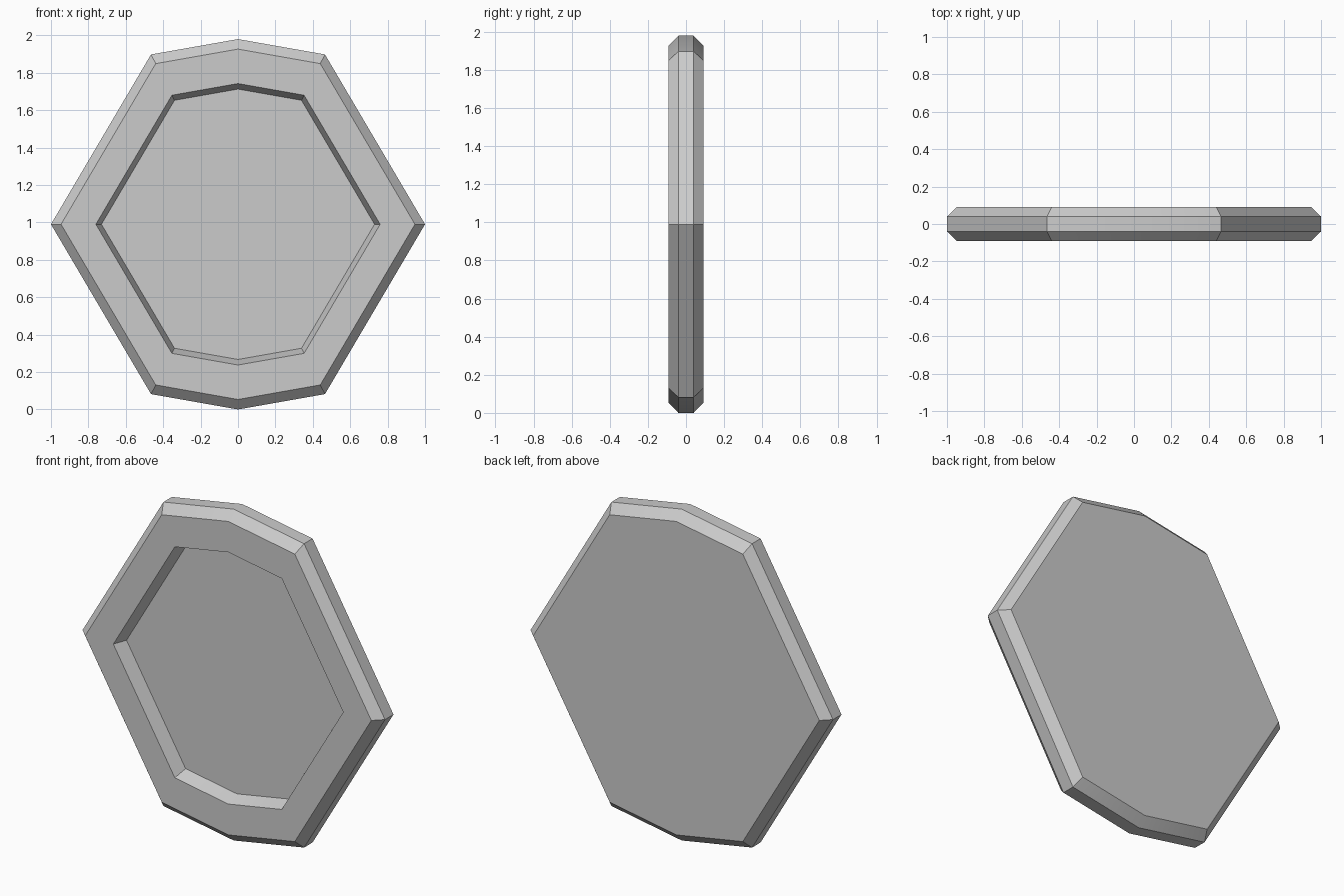
import bpy
import bmesh

cube = bpy.data.objects.get("Cube")
if cube:
    bpy.data.objects.remove(cube, do_unlink=True)

# One plain grey for the whole panel
grey = bpy.data.materials.new("plain grey")
grey.use_nodes = True
colour = (0.6, 0.6, 0.6, 1)
grey.diffuse_color = colour
grey.node_tree.nodes["Principled BSDF"].inputs["Base Color"].default_value = colour

# Outline: a hexagon whose top and bottom edges peak in the middle
CENTRE_Z = 0.99
quarter = [(1, 0), (0.465, 0.908), (0, 0.99)]
upper = quarter + [(-x, z) for x, z in reversed(quarter[:2])]
outline = upper + [(-x, -z) for x, z in upper[1:-1]]

# Rings from the back face, round the bevelled rim, into the front recess
rings = [
    (0.946, 0.092),   # back face
    (1.0, 0.04),      # rim band
    (1.0, -0.04),
    (0.946, -0.092),  # front face
    (0.76, -0.092),   # recess lip
    (0.73, -0.01),    # recess floor
]

bm = bmesh.new()
loops = [[bm.verts.new((x * s, y, CENTRE_Z + z * s)) for x, z in outline]
         for s, y in rings]
for a, b in zip(loops, loops[1:]):
    for i in range(len(outline)):
        j = (i + 1) % len(outline)
        bm.faces.new((a[i], a[j], b[j], b[i]))
bm.faces.new(loops[0])
bm.faces.new(loops[-1])
bmesh.ops.recalc_face_normals(bm, faces=bm.faces)

mesh = bpy.data.meshes.new("recessed_panel")
bm.to_mesh(mesh)
bm.free()
mesh.materials.append(grey)
panel = bpy.data.objects.new("recessed_panel", mesh)
bpy.context.collection.objects.link(panel)

# Soften only the shallow bends at the top and bottom
bpy.context.view_layer.objects.active = panel
panel.select_set(True)
bpy.ops.object.shade_smooth_by_angle(angle=0.52)
